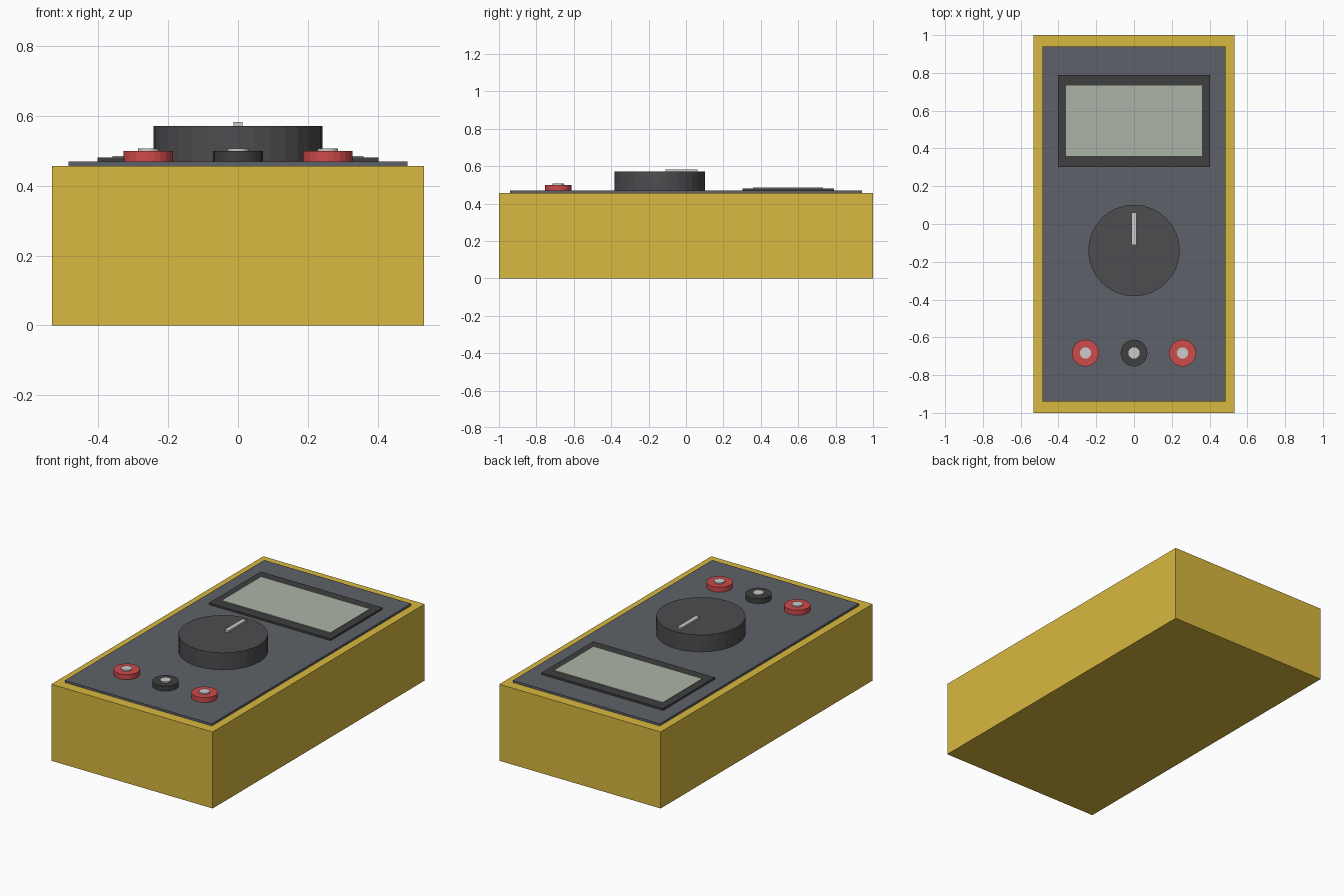
import bpy
import bmesh
from mathutils import Matrix

if "Cube" in bpy.data.objects:
    bpy.data.objects.remove(bpy.data.objects["Cube"])


def material(name, rgb):
    m = bpy.data.materials.new(name)
    m.diffuse_color = (*rgb, 1)
    m.use_nodes = True
    m.node_tree.nodes["Principled BSDF"].inputs["Base Color"].default_value = m.diffuse_color
    return m


YELLOW = material("yellow_plastic", (0.69, 0.48, 0.05))
SLATE = material("slate_plastic", (0.11, 0.12, 0.14))
BLACK = material("black_plastic", (0.05, 0.05, 0.05))
CHARCOAL = material("charcoal_plastic", (0.075, 0.072, 0.078))
RED = material("red_plastic", (0.62, 0.07, 0.07))
LCD = material("display_green", (0.41, 0.46, 0.39))
METAL = material("light_metal", (0.62, 0.62, 0.64))


def finish(name, bm, mat):
    mesh = bpy.data.meshes.new(name)
    bm.to_mesh(mesh)
    bm.free()
    mesh.materials.append(mat)
    obj = bpy.data.objects.new(name, mesh)
    bpy.context.collection.objects.link(obj)
    return obj


def box(name, lo, hi, mat):
    size = [b - a for a, b in zip(lo, hi)]
    mid = [(a + b) / 2 for a, b in zip(lo, hi)]
    bm = bmesh.new()
    bmesh.ops.create_cube(bm, size=1, matrix=Matrix.Translation(mid) @ Matrix.Diagonal((*size, 1)))
    return finish(name, bm, mat)


def disc(name, x, y, z0, z1, r, sides, mat):
    bm = bmesh.new()
    bmesh.ops.create_cone(bm, cap_ends=True, segments=sides, radius1=r, radius2=r,
                          depth=z1 - z0, matrix=Matrix.Translation((x, y, (z0 + z1) / 2)))
    return finish(name, bm, mat)


# Case and raised face plate
box("case", (-0.533, -1, 0), (0.533, 1, 0.457), YELLOW)
box("face_plate", (-0.485, -0.94, 0.45), (0.485, 0.94, 0.47), SLATE)

# Display
box("display_bezel", (-0.402, 0.301, 0.465), (0.402, 0.79, 0.481), BLACK)
box("display_screen", (-0.36, 0.359, 0.475), (0.36, 0.732, 0.485), LCD)

# Selector dial with pointer
disc("selector_dial", 0, -0.14, 0.465, 0.571, 0.242, 32, CHARCOAL)
box("dial_pointer", (-0.013, -0.11, 0.565), (0.013, 0.061, 0.582), METAL)

# Probe sockets with metal centres
for side, x, mat in (("left", -0.257, RED), ("middle", 0, BLACK), ("right", 0.257, RED)):
    disc(side + "_socket_ring", x, -0.683, 0.465, 0.5, 0.071, 24, mat)
    disc(side + "_socket_contact", x, -0.683, 0.49, 0.507, 0.03, 24, METAL)
